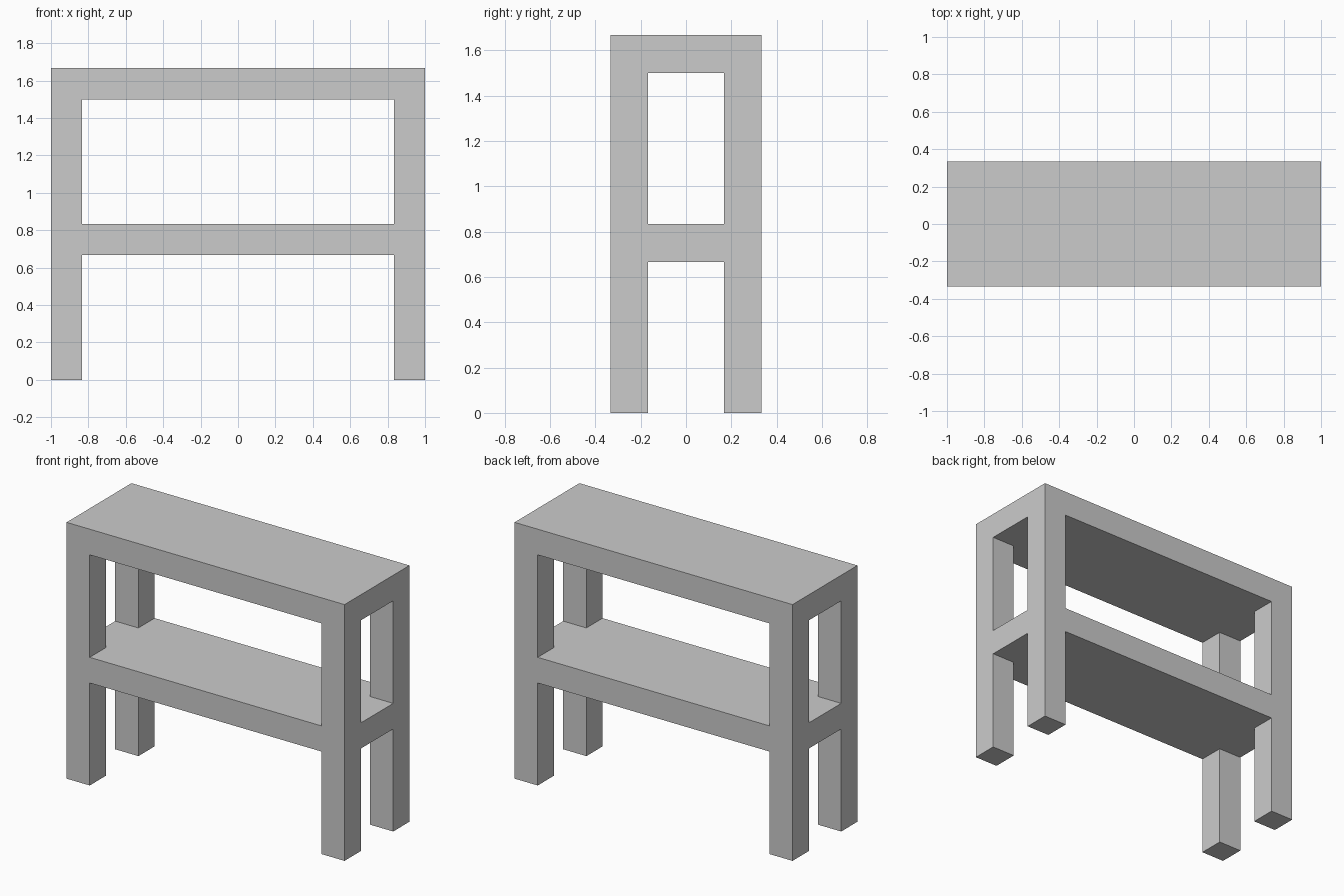
import bpy

if "Cube" in bpy.data.objects:
    bpy.data.objects.remove(bpy.data.objects["Cube"])

T = 1 / 6               # board thickness and post width
HX, HY = 1.0, 1 / 3     # half length, half depth


def box(name, x, y, z):
    """Box from (min, max) ranges along each axis."""
    bpy.ops.mesh.primitive_cube_add(size=1, location=[sum(r) / 2 for r in (x, y, z)])
    ob = bpy.context.object
    ob.name = name
    ob.scale = [r[1] - r[0] for r in (x, y, z)]
    bpy.ops.object.transform_apply(location=False, rotation=False, scale=True)
    return ob


# Full-width boards, flush with the posts
box("shelf", (-HX, HX), (-HY, HY), (4 * T, 5 * T))
box("table_top", (-HX, HX), (-HY, HY), (9 * T, 10 * T))

# Square legs below the shelf and posts between shelf and top
for side, x in (("left", (-HX, -HX + T)), ("right", (HX - T, HX))):
    for end, y in (("front", (-HY, -HY + T)), ("back", (HY - T, HY))):
        box(f"{end}_{side}_leg", x, y, (0, 4 * T))
        box(f"{end}_{side}_post", x, y, (5 * T, 9 * T))
